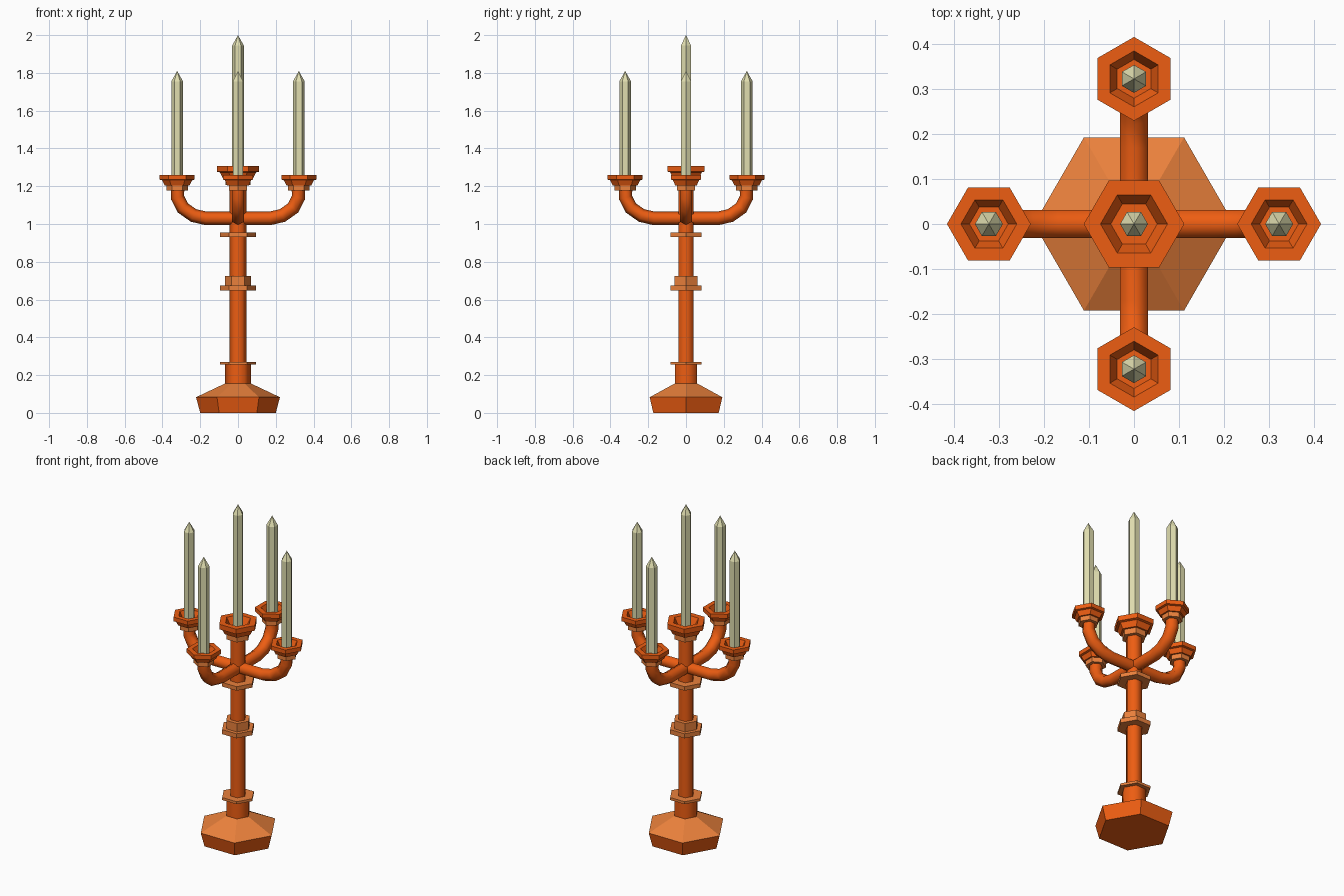
import bpy, bmesh
from math import cos, sin, pi
from mathutils import Vector, Matrix

if "Cube" in bpy.data.objects:
    bpy.data.objects.remove(bpy.data.objects["Cube"])


def material(name, rgb):
    m = bpy.data.materials.new(name)
    m.diffuse_color = (*rgb, 1)
    m.use_nodes = True
    m.node_tree.nodes["Principled BSDF"].inputs["Base Color"].default_value = m.diffuse_color
    return m


ORANGE = material("orange", (0.85, 0.11, 0.006))
LIGHT = material("light_orange", (0.83, 0.22, 0.045))
CREAM = material("cream", (0.75, 0.73, 0.43))
SIDES = 6


def loft(name, rings, mats, smooth=False, matrix=Matrix()):
    """Skin six-sided rings; mats gives one material per band (last one repeats)."""
    bm = bmesh.new()
    loops = [[bm.verts.new(p) for p in ring] for ring in rings]
    used = list(dict.fromkeys(mats))
    for i, (a, b) in enumerate(zip(loops, loops[1:])):
        for k in range(SIDES):
            j = (k + 1) % SIDES
            f = bm.faces.new((a[k], a[j], b[j], b[k]))
            f.smooth = smooth
            f.material_index = used.index(mats[min(i, len(mats) - 1)])
    bm.faces.new(loops[0][::-1])
    cap = bm.faces.new(loops[-1])
    cap.material_index = used.index(mats[-1])
    bmesh.ops.remove_doubles(bm, verts=bm.verts, dist=1e-5)
    bmesh.ops.recalc_face_normals(bm, faces=bm.faces)
    me = bpy.data.meshes.new(name)
    bm.to_mesh(me)
    bm.free()
    for m in used:
        me.materials.append(m)
    ob = bpy.data.objects.new(name, me)
    ob.matrix_world = matrix
    bpy.context.collection.objects.link(ob)
    return ob


def turned(name, profile, mats, smooth=False, matrix=Matrix()):
    """Hexagonal turning of (radius, z) points around the z axis."""
    rings = [[(r * cos(k * pi / 3), r * sin(k * pi / 3), z) for k in range(SIDES)]
             for r, z in profile]
    return loft(name, rings, mats, smooth, matrix)


def tube(name, path, r, mat, matrix):
    """Hexagonal tube along (x, z) points."""
    pts = [Vector((x, 0, z)) for x, z in path]
    rings = []
    for i, p in enumerate(pts):
        t = (pts[min(i + 1, len(pts) - 1)] - pts[max(i - 1, 0)]).normalized()
        n = Vector((-t.z, 0, t.x))
        rings.append([p + r * (cos(k * pi / 3) * n + sin(k * pi / 3) * Vector((0, 1, 0)))
                      for k in range(SIDES)])
    return loft(name, rings, [mat], True, matrix)


def cup(name, matrix, top, s=1.0):
    """Collar, flared cup and hollow inside, measured down from the rim."""
    prof = [(0.056, -0.083), (0.056, -0.055), (0.066, -0.055), (0.08, -0.028),
            (0.093, -0.025), (0.093, 0), (0.062, 0), (0.043, -0.035)]
    turned(name, [(r * s, top + z * s) for r, z in prof],
           [LIGHT, ORANGE], matrix=matrix)


def candle(name, matrix, bottom, tip):
    turned(name, [(0.031, bottom), (0.031, tip - 0.055), (0.0001, tip)], [CREAM], matrix=matrix)


# Foot, lower sleeve and shaft
turned("base", [(0.2, 0), (0.222, 0.083), (0.07, 0.155)], [ORANGE, LIGHT])
turned("lower_sleeve", [(0.068, 0.15), (0.068, 0.26)], [ORANGE], True)
turned("shaft", [(0.045, 0.25), (0.045, 1.22)], [ORANGE], True)

# Decorative collars on the shaft
for name, r, z0, z1 in [("lower_ring", 0.094, 0.255, 0.27), ("middle_ring", 0.094, 0.648, 0.675),
                        ("middle_collar", 0.07, 0.675, 0.725), ("upper_ring", 0.094, 0.932, 0.956)]:
    turned(name, [(r, z0), (r, z1)], [LIGHT])

# Central cup and candle
cup("centre_cup", Matrix(), 1.307, 1.2)
candle("centre_candle", Matrix(), 1.25, 2.0)

# Four arms, each with a cup and a candle
path = [(0.0, 1.03), (0.17, 1.03), (0.235, 1.045), (0.292, 1.085), (0.32, 1.14), (0.32, 1.2)]
for i, side in enumerate(("right", "back", "left", "front")):
    turn = Matrix.Rotation(i * pi / 2, 4, "Z")
    out = turn @ Matrix.Translation((0.322, 0, 0))
    tube(side + "_arm", path, 0.036, ORANGE, turn)
    cup(side + "_cup", out, 1.26)
    candle(side + "_candle", out, 1.21, 1.81)
